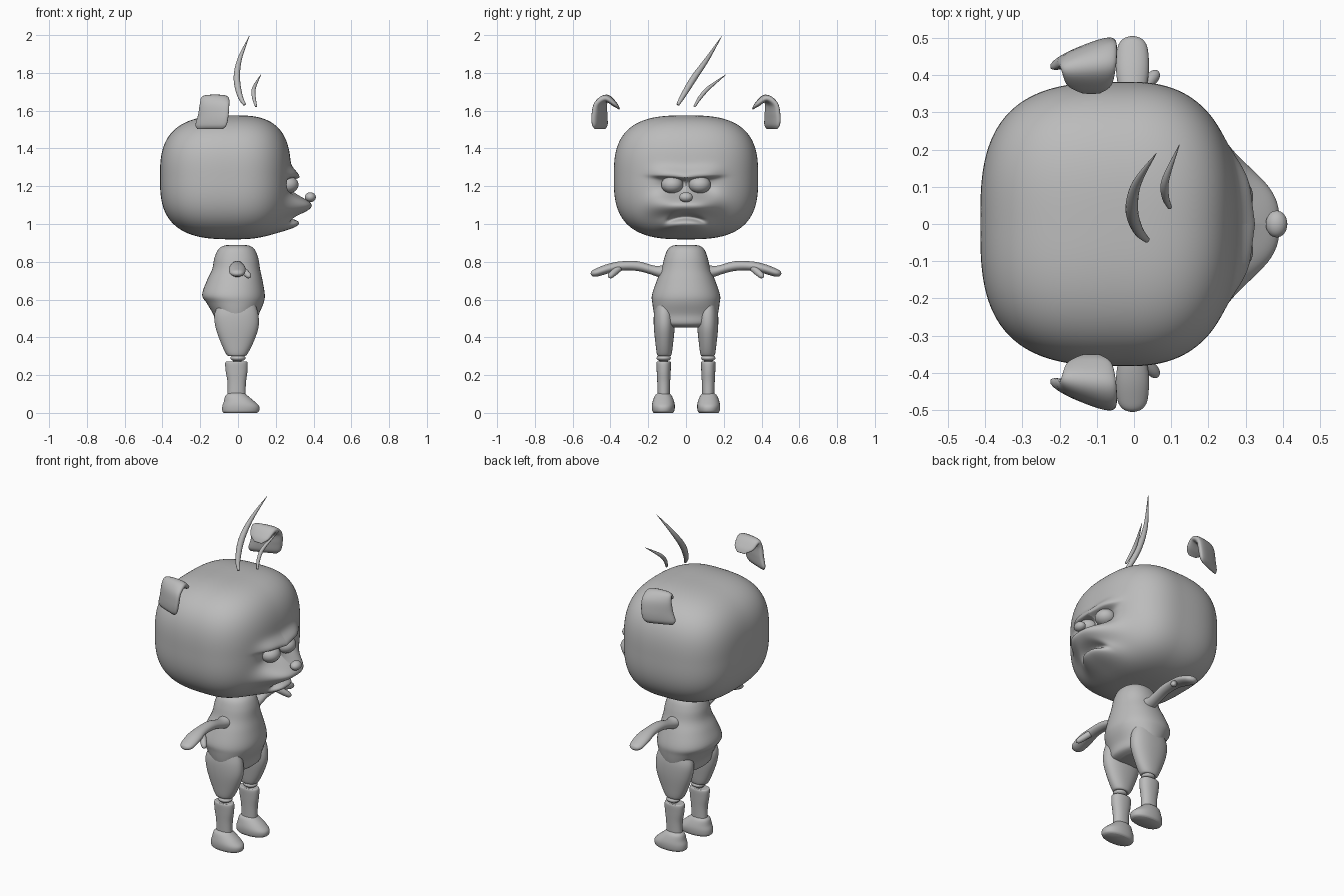
import bpy, bmesh, math
from mathutils import Vector

grey = bpy.data.materials.new("plain_grey")
grey.diffuse_color = (0.5, 0.5, 0.5, 1)


def finish(name, bm, mirror=False):
    bmesh.ops.recalc_face_normals(bm, faces=bm.faces)
    me = bpy.data.meshes.new(name)
    bm.to_mesh(me)
    bm.free()
    me.materials.append(grey)
    for p in me.polygons:
        p.use_smooth = True
    ob = bpy.data.objects.new(name, me)
    bpy.context.collection.objects.link(ob)
    if mirror:
        m = ob.modifiers.new("mirror", 'MIRROR')
        m.use_axis = (False, True, False)
        m.use_mirror_merge = False
    return ob


def smooth(rows, k=5):
    """Catmull-Rom interpolation of rows of numbers"""
    out = []
    for i in range(len(rows) - 1):
        p0, p1 = rows[max(i - 1, 0)], rows[i]
        p2, p3 = rows[i + 1], rows[min(i + 2, len(rows) - 1)]
        for j in range(k):
            t = j / k
            out.append([0.5 * (2 * b + (c - a) * t + (2 * a - 5 * b + 4 * c - d) * t * t
                               + (3 * b - a - 3 * c + d) * t ** 3)
                        for a, b, c, d in zip(p0, p1, p2, p3)])
    out.append(list(rows[-1]))
    return out


def loft(name, rings, mirror=False):
    bm = bmesh.new()
    vr = [[bm.verts.new(p) for p in r] for r in rings]
    n = len(vr[0])
    for a, b in zip(vr, vr[1:]):
        for i in range(n):
            bm.faces.new((a[i], a[(i + 1) % n], b[(i + 1) % n], b[i]))
    bm.faces.new(vr[0][::-1])
    bm.faces.new(vr[-1])
    return finish(name, bm, mirror)


def oval(c, u, v, n=32, e=2.0):
    c, u, v = Vector(c), Vector(u), Vector(v)
    pts = []
    for i in range(n):
        a = 2 * math.pi * i / n
        ca, sa = math.cos(a), math.sin(a)
        pts.append(c + u * math.copysign(abs(ca) ** (2 / e), ca)
                   + v * math.copysign(abs(sa) ** (2 / e), sa))
    return pts


def stack(name, rows, y=0.0, mirror=False, e=2.2):
    """Upright loft, rows of (z, x min, x max, half width, y shift)"""
    rings = [oval(((a + b) / 2, y, z), ((b - a) / 2, 0, 0), (0, h, 0), 40, e)
             for z, a, b, h in smooth(rows)]
    return loft(name, rings, mirror)


def ball(name, c, r, mirror=False):
    bm = bmesh.new()
    bmesh.ops.create_uvsphere(bm, u_segments=32, v_segments=20, radius=1)
    for v in bm.verts:
        v.co = Vector((c[i] + v.co[i] * r[i] for i in range(3)))
    return finish(name, bm, mirror)


def tube(name, rows, mirror=False):
    """Round tapering tube, rows of (x, y, z, radius)"""
    rows = smooth(rows, 6)
    pts = [Vector(r[:3]) for r in rows]
    rings = []
    for i, p in enumerate(pts):
        t = (pts[min(i + 1, len(pts) - 1)] - pts[max(i - 1, 0)]).normalized()
        u = t.cross(Vector((1, 0, 0))).normalized()
        rings.append(oval(p, u * rows[i][3], t.cross(u) * rows[i][3], 16))
    return loft(name, rings, mirror)


# Head: rounded block with sculpted brow, eye sockets, muzzle and mouth
def gauss(d, s):
    return math.exp(-(d / s) ** 2 / 2)


def face_offset(y, z):
    y = abs(y)
    zb = 1.247 + 0.08 * y
    d = 0.05 * gauss(z - zb, 0.03 if z > zb else 0.01) * math.exp(-(y / 0.17) ** 4)
    d -= 0.04 * gauss(y - 0.075, 0.05) * gauss(z - 1.2, 0.035)
    wide = math.exp(-(y / 0.165) ** 3)
    d += 0.122 * wide * gauss(z - 1.095, 0.042)
    d += 0.09 * gauss(z - 0.992, 0.03) * math.exp(-(y / 0.13) ** 3)
    d -= 0.05 * gauss(z - (1.037 - 2.5 * y * y), 0.011) * math.exp(-(y / 0.095) ** 4)
    return d


bm = bmesh.new()
bmesh.ops.create_uvsphere(bm, u_segments=180, v_segments=160, radius=1)
for v in bm.verts:
    x, y, z = v.co.z, v.co.y, -v.co.x
    a, p = (0.30, 2.5) if x > 0 else (0.393, 3.0)
    s = (abs(x / a) ** p + abs(y / 0.382) ** p) ** (2.9 / p) + abs(z / 0.328) ** 2.9
    r = s ** (-1 / 2.9)
    x, y, z = x * r - 0.02, y * r, z * r + 1.247
    w = min(max(x / 0.15, 0), 1)
    v.co = (x + face_offset(y, z) * w * w * (3 - 2 * w), y, z)
finish("head", bm)
ball("eye", (0.262, 0.073, 1.208), (0.058, 0.058, 0.047), True)
ball("nose", (0.383, 0, 1.142), (0.029, 0.036, 0.026))

# Ears: floppy folded flaps floating beside the head (y, z, x min, x max, half thickness, skew)
rows = smooth([(0.352, 1.608, -0.14, -0.09, 0.003, 0), (0.375, 1.632, -0.18, -0.06, 0.013, 0),
               (0.42, 1.665, -0.195, -0.048, 0.02, 0.1), (0.452, 1.635, -0.202, -0.046, 0.022, 0.3),
               (0.458, 1.575, -0.212, -0.05, 0.024, 0.38), (0.456, 1.525, -0.225, -0.06, 0.02, 0.4),
               (0.455, 1.503, -0.215, -0.08, 0.006, 0.4)], 6)
rings = []
for i, (y, z, a, b, t, k) in enumerate(rows):
    q, o = rows[min(i + 1, len(rows) - 1)], rows[max(i - 1, 0)]
    nrm = Vector((0, q[1] - o[1], -(q[0] - o[0]))).normalized() * -t
    h = (b - a) / 2
    rings.append(oval(((a + b) / 2, y, z), (h, h * k, 0), nrm, 32, 2.6))
loft("ear", rings, True)

# Two loose hairs above the head
tube("long_hair", [(0.035, -0.043, 1.632, 0.008), (0.01, -0.015, 1.68, 0.014),
                   (-0.006, 0.04, 1.77, 0.017), (0.008, 0.11, 1.87, 0.012),
                   (0.06, 0.19, 1.995, 0.001)])
tube("short_hair", [(0.096, 0.045, 1.622, 0.006), (0.084, 0.075, 1.67, 0.010),
                    (0.085, 0.12, 1.72, 0.010), (0.122, 0.213, 1.792, 0.001)])

# Torso and thighs
stack("torso", [(0.452, -0.07, 0.06, 0.09), (0.47, -0.115, 0.10, 0.15), (0.52, -0.13, 0.11, 0.168),
                (0.58, -0.165, 0.135, 0.178), (0.625, -0.19, 0.142, 0.18), (0.70, -0.165, 0.13, 0.155),
                (0.76, -0.137, 0.117, 0.13), (0.82, -0.125, 0.107, 0.115),
                (0.865, -0.105, 0.088, 0.097), (0.885, -0.075, 0.06, 0.07), (0.89, -0.03, 0.02, 0.03)])
stack("thigh", [(0.302, -0.04, 0.03, 0.025), (0.308, -0.06, 0.047, 0.038), (0.37, -0.09, 0.08, 0.047),
                (0.45, -0.118, 0.108, 0.055), (0.52, -0.125, 0.108, 0.055), (0.58, -0.10, 0.09, 0.045)],
      0.115, True)

# Lower legs and shoes
ball("knee", (0, 0.118, 0.29), (0.04, 0.038, 0.018), True)
tube("knee_pin", [(-0.004, 0.118, 0.25, 0.022), (-0.004, 0.118, 0.32, 0.022)], True)
stack("shin", [(0.272, -0.05, 0.035, 0.028), (0.267, -0.067, 0.05, 0.038), (0.22, -0.065, 0.05, 0.037),
               (0.16, -0.055, 0.042, 0.034), (0.09, -0.055, 0.04, 0.032)], 0.118, True)
stack("shoe", [(0.0, -0.075, 0.10, 0.05), (0.01, -0.083, 0.112, 0.058), (0.035, -0.083, 0.112, 0.061),
               (0.06, -0.075, 0.088, 0.057), (0.09, -0.067, 0.052, 0.045), (0.105, -0.05, 0.035, 0.03)],
      0.12, True)

# Arms with mitten hands: (y, z, half depth, half height)
arm = smooth([(0.08, 0.74, 0.05, 0.05), (0.15, 0.748, 0.036, 0.030), (0.25, 0.776, 0.033, 0.027),
              (0.34, 0.778, 0.035, 0.024), (0.41, 0.764, 0.044, 0.024), (0.47, 0.744, 0.041, 0.021),
              (0.495, 0.737, 0.028, 0.015), (0.504, 0.734, 0.008, 0.004)])
loft("arm", [oval((-0.004, y, z), (a, 0, 0), (0, 0.25 * b, b), 24) for y, z, a, b in arm], True)
tube("thumb", [(0.015, 0.355, 0.765, 0.018), (0.042, 0.385, 0.74, 0.018),
               (0.058, 0.402, 0.724, 0.014), (0.064, 0.408, 0.717, 0.004)], True)
